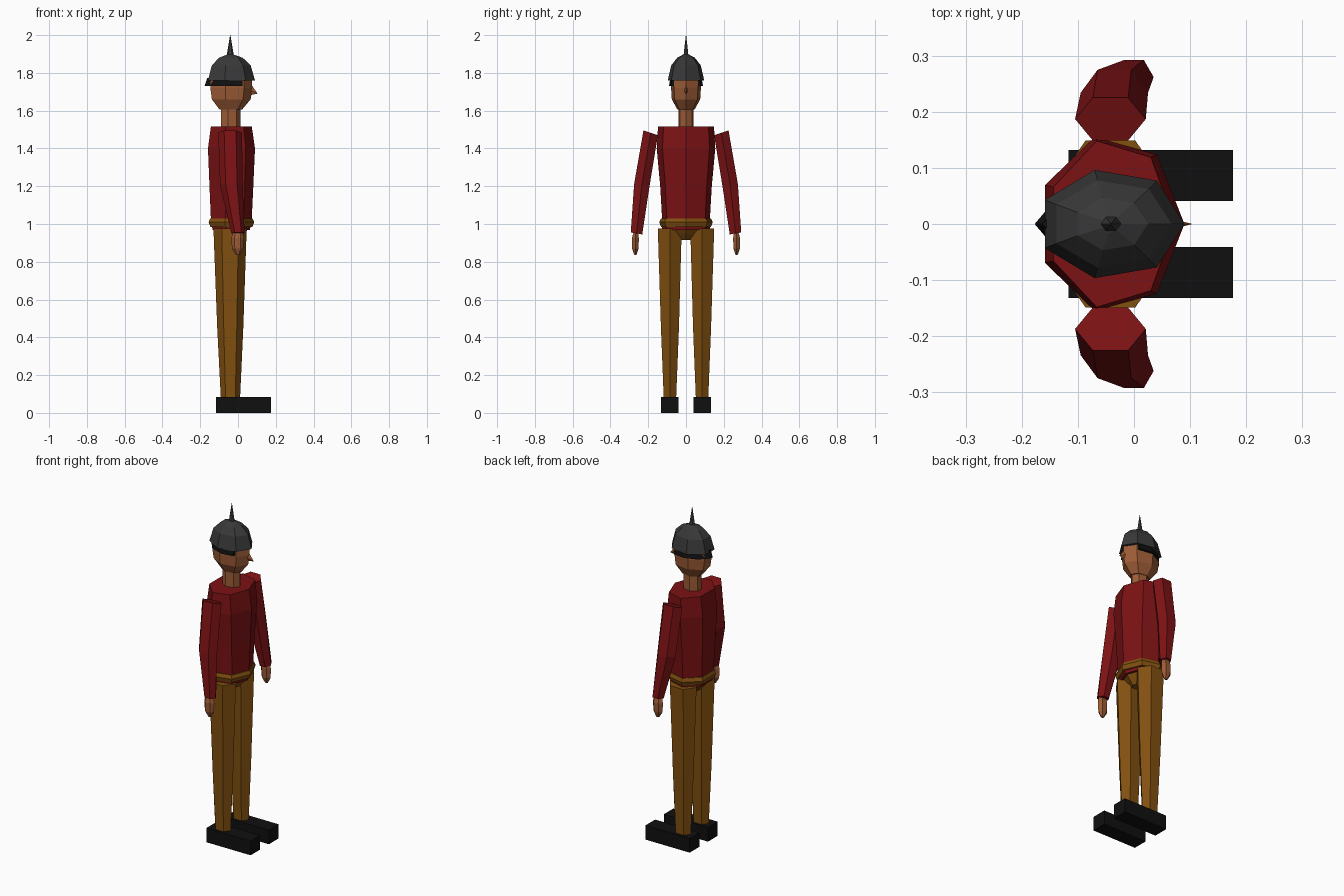
import bpy, bmesh, math

if "Cube" in bpy.data.objects:
    bpy.data.objects.remove(bpy.data.objects["Cube"])


def material(name, rgb):
    m = bpy.data.materials.new(name)
    m.diffuse_color = (*rgb, 1)
    m.use_nodes = True
    m.node_tree.nodes["Principled BSDF"].inputs["Base Color"].default_value = m.diffuse_color
    return m


RED = material("dark red cloth", (0.20, 0.006, 0.007))
BROWN = material("brown cloth", (0.22, 0.080, 0.005))
SKIN = material("tan skin", (0.33, 0.105, 0.037))
GREY = material("dark grey metal", (0.040, 0.040, 0.040))
BLACK = material("black", (0.005, 0.005, 0.005))


def finish(name, bm, mat, mirror=False):
    bmesh.ops.recalc_face_normals(bm, faces=bm.faces)
    me = bpy.data.meshes.new(name)
    bm.to_mesh(me)
    bm.free()
    me.materials.append(mat)
    ob = bpy.data.objects.new(name, me)
    bpy.context.collection.objects.link(ob)
    if mirror:
        mod = ob.modifiers.new("mirror", 'MIRROR')
        mod.use_axis = (False, True, False)
        mod.use_mirror_merge = False
    return ob


def skin_rings(name, rings, mat, mirror=False):
    """Join rings of points with quads and cap both ends."""
    bm = bmesh.new()
    loops = [[bm.verts.new(p) for p in ring] for ring in rings]
    n = len(loops[0])
    for a, b in zip(loops, loops[1:]):
        for i in range(n):
            j = (i + 1) % n
            bm.faces.new((a[i], a[j], b[j], b[i]))
    bm.faces.new(loops[0])
    bm.faces.new(loops[-1])
    return finish(name, bm, mat, mirror)


def loft(name, n, rings, mat, mirror=False):
    """Each ring: centre x, y, z, radius x, radius y, slope of z along y."""
    pts = []
    for cx, cy, z, rx, ry, slope in rings:
        ring = []
        for i in range(n):
            a = 2 * math.pi * i / n
            dy = ry * math.sin(a)
            ring.append((cx + rx * math.cos(a), cy + dy, z + slope * dy))
        pts.append(ring)
    return skin_rings(name, pts, mat, mirror)


def body(name, rings, mat, n=7):
    """Loft around the body axis from (z, rx, ry) rings."""
    return loft(name, n, [(-0.041, 0, z, rx, ry, 0) for z, rx, ry in rings], mat)


# Torso, belt and pelvis
body("shirt", [(0.967, 0.104, 0.130), (1.03, 0.114, 0.130), (1.20, 0.122, 0.140),
               (1.40, 0.131, 0.159), (1.515, 0.114, 0.152)], RED)
body("belt", [(0.985, 0.117, 0.136), (1.01, 0.127, 0.145), (1.03, 0.118, 0.136)], BROWN)
body("pelvis", [(0.915, 0.05, 0.040), (0.945, 0.075, 0.075), (0.975, 0.095, 0.115)], BROWN)

# Neck, head and nose
body("neck", [(1.49, 0.055, 0.042), (1.64, 0.053, 0.042)], SKIN)
body("head", [(1.605, 0.062, 0.046), (1.66, 0.108, 0.077), (1.72, 0.117, 0.081),
              (1.78, 0.114, 0.079)], SKIN)
bm = bmesh.new()
for p in [(0.062, 0, 1.75), (0.05, 0.014, 1.715), (0.05, -0.014, 1.715),
          (0.05, 0, 1.68), (0.104, 0, 1.69)]:
    bm.verts.new(p)
bmesh.ops.convex_hull(bm, input=bm.verts)
finish("nose", bm, SKIN)

# Helmet, spike and the dark band at the back of the head
body("helmet", [(1.76, 0.131, 0.099), (1.84, 0.108, 0.080), (1.88, 0.066, 0.048),
                (1.897, 0.018, 0.016)], GREY)
body("helmet_spike", [(1.88, 0.021, 0.016), (1.94, 0.011, 0.009), (2.0, 0.0008, 0.0008)],
     GREY, 6)
half = [(0.025, 0.080), (-0.05, 0.090), (-0.125, 0.062)]
outline = half + [(-0.177, 0)] + [(x, -y) for x, y in reversed(half)]
band = []
for z, s in [(1.73, 1.0), (1.772, 0.92)]:
    band.append([(x if x > 0 else x * s, y * s, z) for x, y in outline])
skin_rings("head_band", band, BLACK)

# Arms and hands
loft("sleeve", 6, [(-0.042, 0.187, 1.483, 0.063, 0.044, 0.33),
                   (-0.035, 0.234, 1.205, 0.060, 0.047, 0.15),
                   (0.000, 0.262, 0.950, 0.035, 0.035, 0.17)], RED, True)
loft("hand", 6, [(-0.002, 0.266, 0.955, 0.026, 0.014, 0),
                 (-0.002, 0.268, 0.925, 0.033, 0.021, 0),
                 (-0.002, 0.268, 0.870, 0.030, 0.020, 0),
                 (0.000, 0.268, 0.835, 0.010, 0.006, 0)], SKIN, True)

# Legs and shoes
loft("trouser_leg", 6, [(-0.042, 0.086, 0.975, 0.088, 0.073, 0),
                        (-0.041, 0.085, 0.450, 0.069, 0.055, 0),
                        (-0.040, 0.085, 0.080, 0.051, 0.038, 0)], BROWN, True)
shoe = [[(-0.117, 0.041, z), (0.176, 0.041, z), (0.176, 0.132, z), (-0.117, 0.132, z)]
        for z in (0, 0.085)]
skin_rings("shoe", shoe, BLACK, True)
